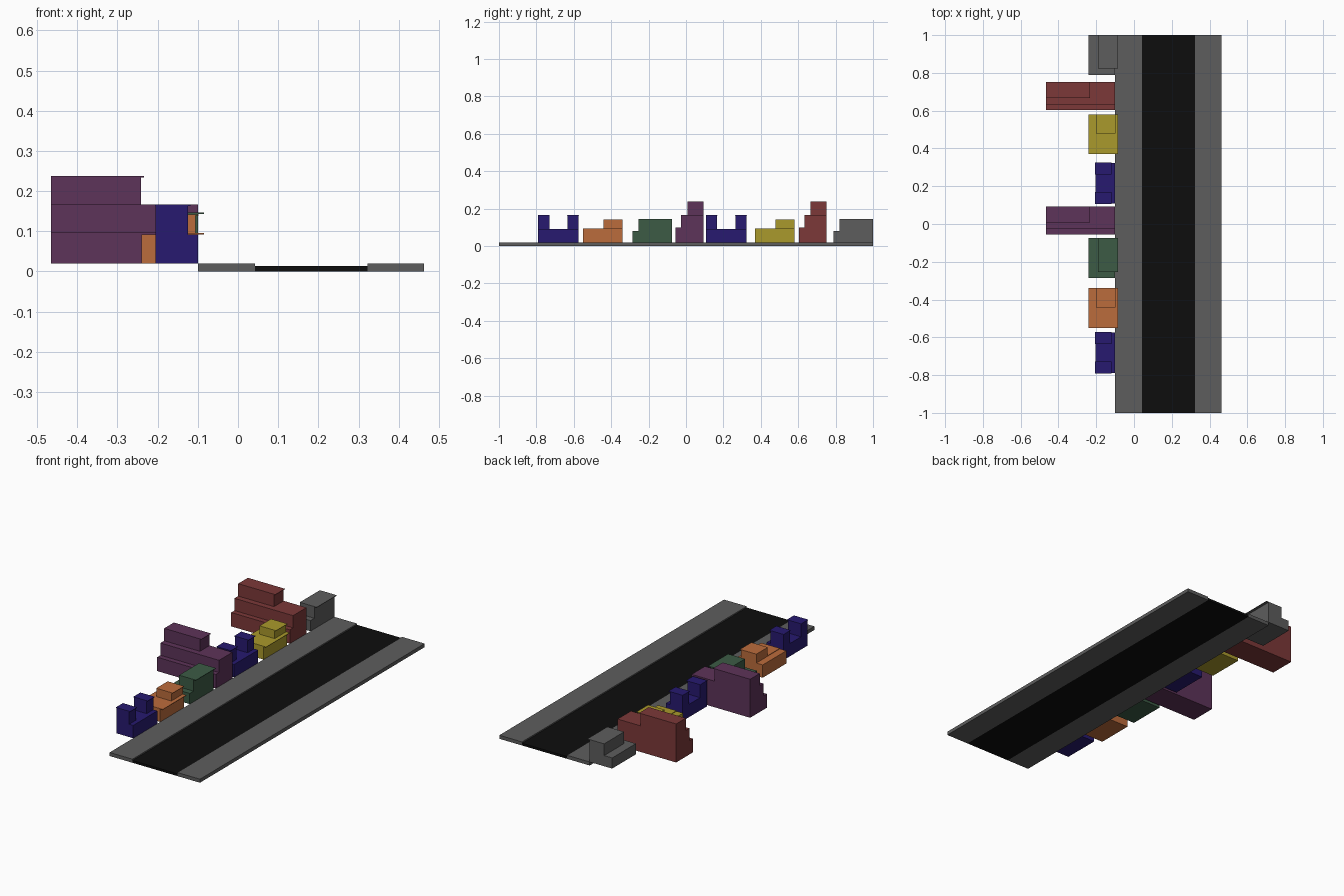
import bpy
import bmesh
from mathutils import Matrix, Vector

if "Cube" in bpy.data.objects:
    bpy.data.objects.remove(bpy.data.objects["Cube"])


def material(name, rgb):
    m = bpy.data.materials.new(name)
    m.diffuse_color = (*rgb, 1)
    m.use_nodes = True
    m.node_tree.nodes["Principled BSDF"].inputs["Base Color"].default_value = m.diffuse_color
    return m


def block_object(name, boxes, mat=None, dy=0.0):
    """One object from boxes given as (x0, x1, y0, y1, z0, z1)."""
    bm = bmesh.new()
    for x0, x1, y0, y1, z0, z1 in boxes:
        centre = Vector(((x0 + x1) / 2, (y0 + y1) / 2 + dy, (z0 + z1) / 2))
        size = Matrix.Diagonal((x1 - x0, y1 - y0, z1 - z0, 1))
        bmesh.ops.create_cube(bm, size=1, matrix=Matrix.Translation(centre) @ size)
    me = bpy.data.meshes.new(name)
    bm.to_mesh(me)
    bm.free()
    ob = bpy.data.objects.new(name, me)
    bpy.context.collection.objects.link(ob)
    if mat:
        me.materials.append(mat)
    return ob


G = 0.02    # pavement height, where the buildings stand
F = -0.10   # street front of the buildings
T = 0.003   # roof slab thickness

# Building types, y measured from the front wall
twin_tower = [
    (-0.205, F, 0, 0.215, G, 0.092),
    (-0.205, -0.125, 0, 0.059, 0.092, 0.165),
    (-0.205, -0.125, 0.156, 0.215, 0.092, 0.165),
    (-0.207, -0.118, -0.002, 0.061, 0.163, 0.163 + T),
    (-0.207, -0.118, 0.154, 0.217, 0.163, 0.163 + T),
]
stepped_shop = [
    (-0.24, F, 0, 0.21, G, 0.092),
    (-0.20, -0.106, 0.108, 0.21, 0.092, 0.14),
    (-0.20, -0.084, 0, 0.21, 0.092, 0.092 + T),     # awning
    (-0.20, -0.098, 0.108, 0.21, 0.139, 0.139 + T),
]
tall_shop = [
    (-0.24, F, 0, 0.212, G, 0.08),
    (-0.19, F, 0.034, 0.212, 0.08, 0.143),
    (-0.19, -0.085, 0.034, 0.212, 0.143, 0.143 + T),
]
terraced_block = [
    (-0.465, F, 0, 0.148, G, 0.098),
    (-0.465, F, 0.029, 0.148, 0.098, 0.167),
    (-0.465, -0.242, 0.062, 0.148, 0.167, 0.236),
    (-0.465, -0.234, 0.062, 0.148, 0.234, 0.234 + T),
]

blue = material("blue", (0.02, 0.01, 0.16))
orange = material("orange", (0.50, 0.15, 0.045))
green = material("green", (0.045, 0.105, 0.06))
purple = material("purple", (0.11, 0.033, 0.10))
yellow = material("yellow", (0.40, 0.32, 0.025))
red = material("red", (0.20, 0.04, 0.04))
grey = material("grey", (0.11, 0.11, 0.11))
asphalt = material("asphalt", (0.004, 0.004, 0.004))

# Street
block_object("road", [(0.042, 0.322, -1, 1, 0, 0.013)], asphalt)
block_object("left_pavement", [(-0.10, 0.042, -1, 1, 0, G)], grey)
block_object("right_pavement", [(0.322, 0.463, -1, 1, 0, G)], grey)

# Row of buildings
for name, shape, mat, y in (
    ("twin_tower_front", twin_tower, blue, -0.79),
    ("orange_shop", stepped_shop, orange, -0.55),
    ("green_shop", tall_shop, green, -0.287),
    ("purple_block", terraced_block, purple, -0.055),
    ("twin_tower_back", twin_tower, blue, 0.108),
    ("yellow_shop", stepped_shop, yellow, 0.37),
    ("red_block", terraced_block, red, 0.604),
    ("grey_shop", tall_shop, grey, 0.788),
):
    block_object(name, shape, mat, y)
